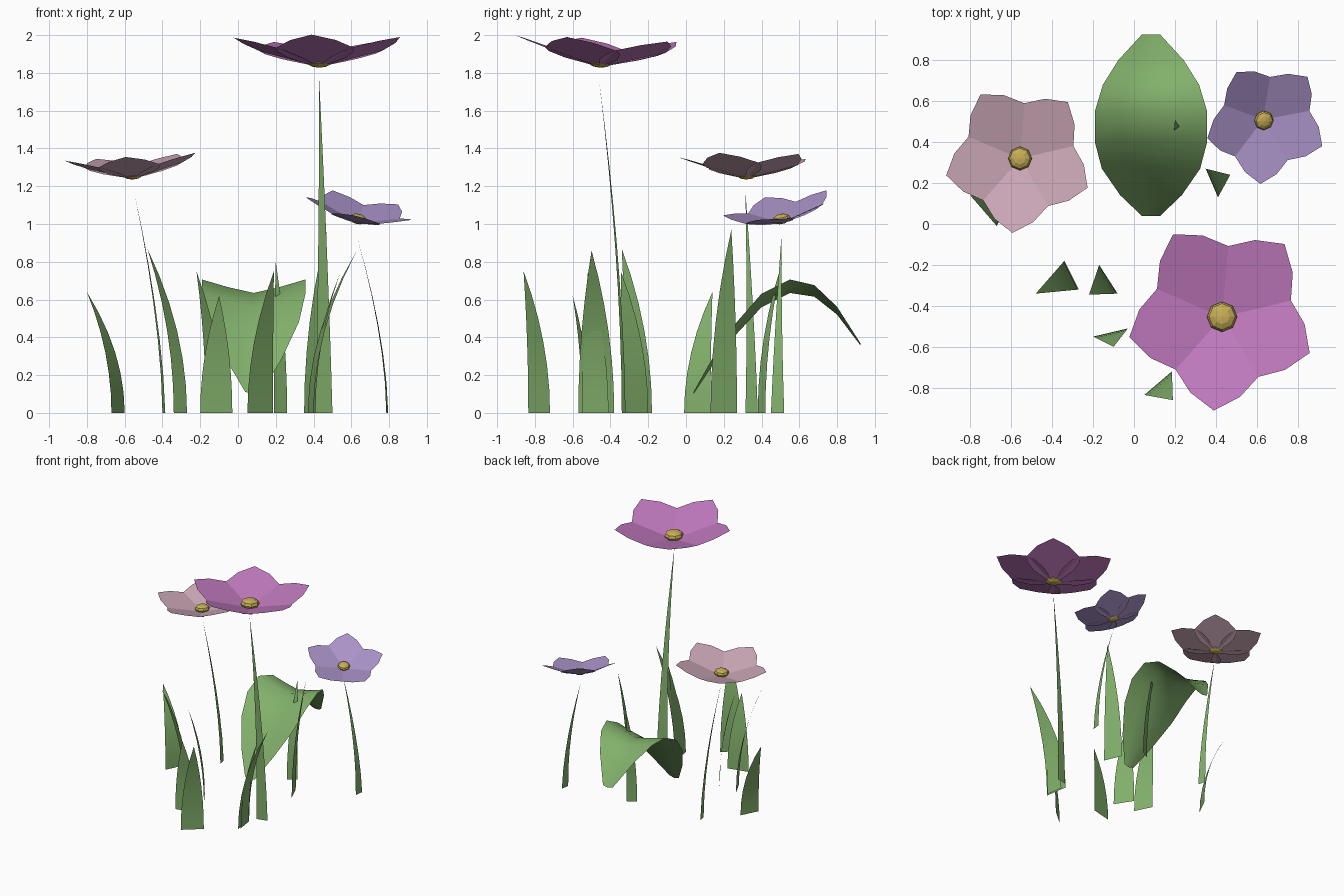
import bpy, bmesh, math
from mathutils import Vector, Matrix

if "Cube" in bpy.data.objects:
    bpy.data.objects.remove(bpy.data.objects["Cube"])


def srgb(c):
    return c / 12.92 if c <= 0.04045 else ((c + 0.055) / 1.055) ** 2.4


def material(name, *rgb):
    m = bpy.data.materials.new(name)
    m.use_nodes = True
    col = [srgb(c) for c in rgb] + [1]
    m.diffuse_color = col
    m.node_tree.nodes["Principled BSDF"].inputs["Base Color"].default_value = col
    return m


GREEN = material("leaf green", 0.51, 0.69, 0.42)
YELLOW = material("flower yellow", 0.78, 0.68, 0.34)
MAGENTA = material("petal magenta", 0.76, 0.48, 0.75)
LILAC = material("petal lilac", 0.67, 0.58, 0.79)
PINK = material("petal pale pink", 0.80, 0.66, 0.72)


def finish(name, bm, mat, smooth=False):
    me = bpy.data.meshes.new(name)
    bm.to_mesh(me)
    bm.free()
    ob = bpy.data.objects.new(name, me)
    bpy.context.collection.objects.link(ob)
    me.materials.append(mat)
    if smooth:
        bpy.ops.object.select_all(action="DESELECT")
        ob.select_set(True)
        bpy.context.view_layer.objects.active = ob
        bpy.ops.object.shade_smooth_by_angle(angle=math.radians(40))
    return ob


# Tapered ribbon from a base edge to a leaning tip
def ribbon(name, a, b, tip, taper=2.0, bend=2.0, steps=6):
    bm = bmesh.new()
    a, b, tip = Vector((*a, 0)), Vector((*b, 0)), Vector(tip)
    mid, half = (a + b) / 2, (b - a) / 2
    lean = Vector((tip.x - mid.x, tip.y - mid.y, 0))
    prev = None
    for i in range(steps):
        t = i / steps
        c = mid + lean * t ** bend + Vector((0, 0, tip.z * t))
        w = half * (1 - t ** taper)
        row = [bm.verts.new(c - w), bm.verts.new(c + w)]
        if prev:
            bm.faces.new((prev[0], prev[1], row[1], row[0]))
        prev = row
    bm.faces.new((prev[0], prev[1], bm.verts.new(tip)))
    bm.normal_update()
    for f in bm.faces:
        if f.normal.dot(lean) < 0:
            f.normal_flip()
    finish(name, bm, GREEN, True)


# Half outline of a petal as radius and angle, starting near the centre
HALF = [(0.03, 60), (0.20, 50), (0.30, 43), (0.345, 36), (0.405, 17.5)]
CUP = 0.32


# Five flat petals that cross their neighbours, with a round centre
def flower(name, pos, size, normal, mat):
    turn = Vector((0, 0, 1)).rotation_difference(Vector(normal)).to_matrix().to_4x4()
    place = Matrix.Translation(pos) @ turn @ Matrix.Scale(size, 4)
    outline = [(r, -a) for r, a in HALF] + [(0.465, 0)] + HALF[::-1]
    bm = bmesh.new()
    for k in range(5):
        spin = Matrix.Rotation(math.radians(72 * k - 95), 4, "Z")
        pts = []
        for r, a in outline:
            x, y = r * math.cos(math.radians(a)), r * math.sin(math.radians(a))
            pts.append(bm.verts.new(place @ spin @ Vector((x, y, CUP * x))))
        bm.faces.new(pts)
    bm.normal_update()
    finish(name + "_petals", bm, mat)

    bm = bmesh.new()
    squash = Matrix.Translation((0, 0, 0.035)) @ Matrix.Diagonal((1, 1, 0.55, 1))
    bmesh.ops.create_uvsphere(bm, u_segments=8, v_segments=6, radius=0.074,
                              matrix=place @ squash)
    finish(name + "_centre", bm, YELLOW)


flower("tall_flower", (0.43, -0.455, 1.833), 1.0, (0, 0.045, 1), MAGENTA)
flower("short_flower", (0.63, 0.51, 1.005), 0.65, (0.2, -0.2, 1), LILAC)
flower("middle_flower", (-0.555, 0.32, 1.24), 0.785, (-0.06, 0, 1), PINK)

# Stems
ribbon("tall_stem", (0.41, -0.34), (0.50, -0.32), (0.43, -0.46, 1.76), 1.0, 1.7, 8)
ribbon("short_stem", (0.785, 0.45), (0.795, 0.52), (0.63, 0.505, 0.93), 1.0, 1.7)
ribbon("middle_stem", (-0.40, 0.38), (-0.385, 0.315), (-0.55, 0.315, 1.17), 1.0, 1.6)

# Grass blades: two base corners and a tip
BLADES = [
    ((-0.34, -0.18), (-0.27, -0.32), (-0.48, -0.34, 0.87)),
    ((-0.17, -0.20), (-0.08, -0.34), (-0.22, -0.345, 0.75)),
    ((-0.20, -0.55), (-0.03, -0.51), (-0.10, -0.60, 0.62)),
    ((0.05, -0.835), (0.185, -0.72), (0.19, -0.86, 0.75)),
    ((0.35, 0.27), (0.41, 0.13), (0.47, 0.24, 0.97)),
    ((-0.67, -0.01), (-0.60, 0.13), (-0.80, 0.14, 0.64)),
    ((0.40, -0.57), (0.37, -0.38), (0.63, -0.50, 0.86)),
    ((0.41, -0.55), (0.39, -0.41), (0.54, -0.52, 0.74)),
    ((0.19, 0.38), (0.26, 0.42), (0.20, 0.51, 0.80)),
]
for i, (a, b, tip) in enumerate(BLADES):
    ribbon(f"grass_blade_{i + 1}", a, b, tip)

# Broad arching leaf, folded up along its midrib: y, z, half width
ARCH = [(0.04, 0.10, 0.045), (0.14, 0.25, 0.15), (0.27, 0.42, 0.24),
        (0.40, 0.56, 0.274), (0.55, 0.635, 0.274), (0.68, 0.615, 0.235),
        (0.80, 0.52, 0.16), (0.925, 0.355, 0.045)]
bm = bmesh.new()
prev = None
for y, z, w in ARCH:
    row = [bm.verts.new((0.083 + s * w, y, z + 0.26 * w * abs(s) ** 1.2))
           for s in (-1, -0.5, 0, 0.5, 1)]
    if prev:
        for j in range(4):
            bm.faces.new((prev[j], prev[j + 1], row[j + 1], row[j]))
    prev = row
bm.normal_update()
finish("broad_leaf", bm, GREEN, True)
